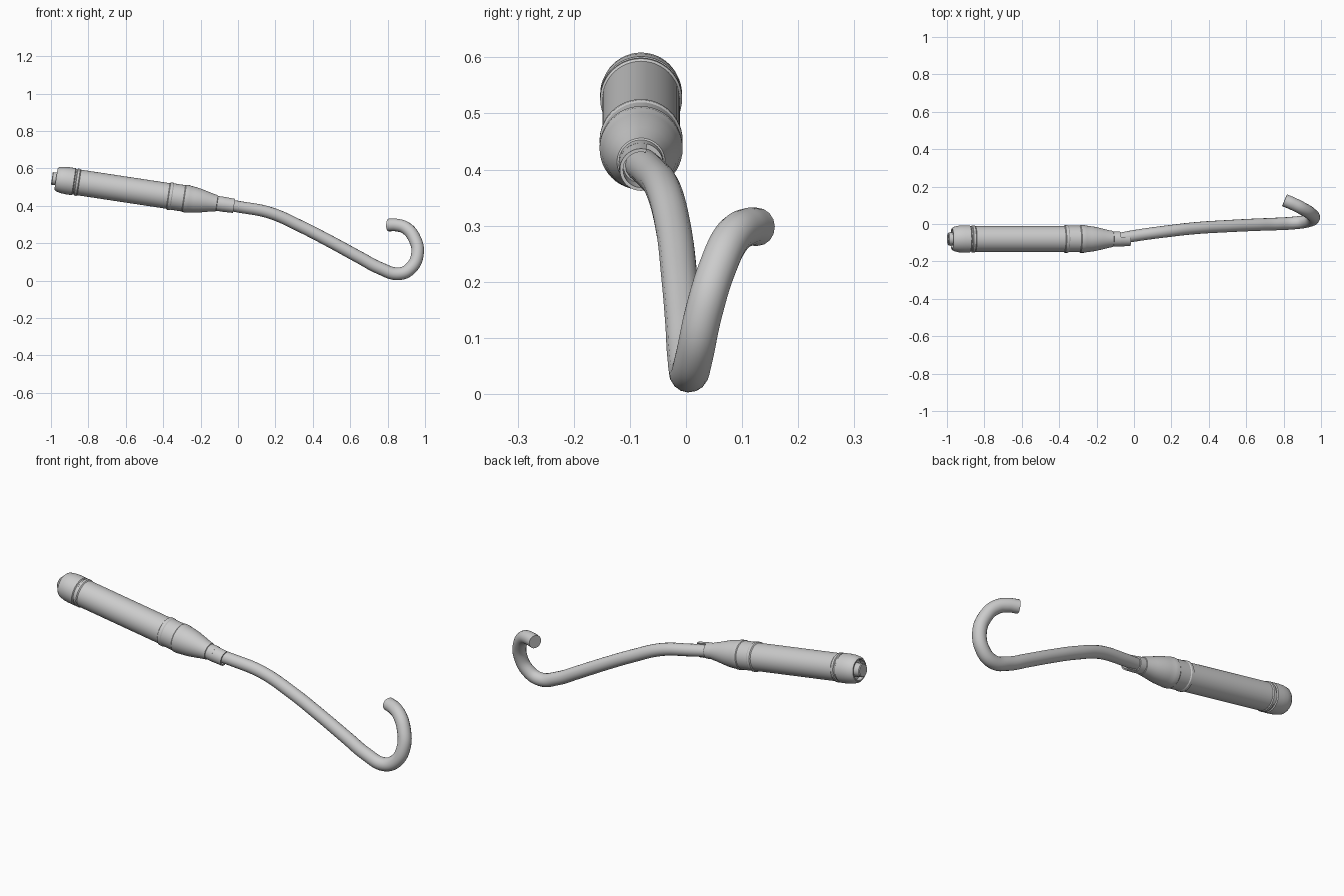
import bpy, bmesh
from math import radians
from mathutils import Matrix, Vector

cube = bpy.data.objects.get("Cube")
if cube:
    bpy.data.objects.remove(cube, do_unlink=True)

grey = bpy.data.materials.new("plain_grey")
grey.use_nodes = True
colour = (0.6, 0.6, 0.6, 1)
grey.diffuse_color = colour
grey.node_tree.nodes["Principled BSDF"].inputs["Base Color"].default_value = colour

# Handle axis: local z runs from the butt to the neck
AXIS = Matrix.Translation((-0.995, -0.08, 0.547)) @ Matrix.Rotation(radians(98.6), 4, 'Y')


def smooth(obj):
    bpy.ops.object.select_all(action='DESELECT')
    obj.select_set(True)
    bpy.context.view_layer.objects.active = obj
    bpy.ops.object.shade_smooth_by_angle(angle=radians(30))


def lathe(name, profile, sweep=360, middle=0, closed=False, steps=48):
    """Spin (radius, distance) points about the handle axis."""
    bm = bmesh.new()
    start = Matrix.Rotation(radians(middle - sweep / 2), 3, 'Z')
    verts = [bm.verts.new(start @ Vector((r, 0, s))) for r, s in profile]
    edges = [bm.edges.new(pair) for pair in zip(verts, verts[1:])]
    if closed:
        edges.append(bm.edges.new((verts[-1], verts[0])))
    bmesh.ops.spin(bm, geom=verts + edges, cent=(0, 0, 0), axis=(0, 0, 1),
                   angle=radians(sweep), steps=steps)
    bmesh.ops.remove_doubles(bm, verts=bm.verts, dist=0.0001)
    bmesh.ops.holes_fill(bm, edges=[e for e in bm.edges if e.is_boundary], sides=0)
    bmesh.ops.recalc_face_normals(bm, faces=bm.faces)
    mesh = bpy.data.meshes.new(name)
    bm.to_mesh(mesh)
    bm.free()
    mesh.materials.append(grey)
    obj = bpy.data.objects.new(name, mesh)
    obj.matrix_world = AXIS
    bpy.context.collection.objects.link(obj)
    smooth(obj)


# Grip with recessed butt, rounded cap, raised bands and tapered nose
lathe("handle", [
    (0, 0.045), (0.049, 0.045), (0.051, 0.022), (0.057, 0.022),
    (0.065, 0.032), (0.071, 0.058), (0.073, 0.085), (0.073, 0.118),
    (0.068, 0.122), (0.068, 0.128), (0.073, 0.131), (0.073, 0.143),
    (0.069, 0.148), (0.069, 0.628), (0.074, 0.632), (0.074, 0.646),
    (0.071, 0.651), (0.071, 0.712), (0.074, 0.716), (0.074, 0.735),
    (0.072, 0.742), (0.069, 0.768), (0.064, 0.800), (0.055, 0.838),
    (0.047, 0.870), (0.043, 0.892), (0.040, 0.894), (0.040, 0.930),
    (0, 0.930)])
lathe("butt_plug", [(0, 0), (0.031, 0), (0.034, 0.004), (0.034, 0.05), (0, 0.05)])

# Neck scoop, open towards the back
lathe("neck_scoop", [(0.040, 0.925), (0.038, 0.985), (0.032, 0.985), (0.032, 0.925)],
      sweep=210, middle=-90, closed=True, steps=28)

# Bent rod ending in a hook
path = [
    (-0.08, -0.078, 0.408), (0.01, -0.062, 0.394), (0.17, -0.040, 0.363),
    (0.33, -0.022, 0.293), (0.49, -0.012, 0.211), (0.65, -0.004, 0.124),
    (0.76, 0.0, 0.066), (0.86, 0.006, 0.037), (0.925, 0.015, 0.068),
    (0.960, 0.032, 0.147), (0.944, 0.056, 0.225), (0.90, 0.083, 0.280),
    (0.85, 0.108, 0.297), (0.805, 0.127, 0.298)]
curve = bpy.data.curves.new("hooked_rod", 'CURVE')
curve.dimensions = '3D'
curve.resolution_u = 8
curve.bevel_depth = 0.034
curve.bevel_resolution = 6
curve.use_fill_caps = True
spline = curve.splines.new('BEZIER')
spline.bezier_points.add(len(path) - 1)
for i, (point, place) in enumerate(zip(spline.bezier_points, path)):
    point.co = place
    point.handle_left_type = point.handle_right_type = 'AUTO'
    point.radius = 0.9 + 0.1 * min(1, i / 7)
curve.materials.append(grey)
rod = bpy.data.objects.new("hooked_rod", curve)
bpy.context.collection.objects.link(rod)
bpy.ops.object.select_all(action='DESELECT')
rod.select_set(True)
bpy.context.view_layer.objects.active = rod
bpy.ops.object.convert(target='MESH')
smooth(bpy.context.view_layer.objects.active)
